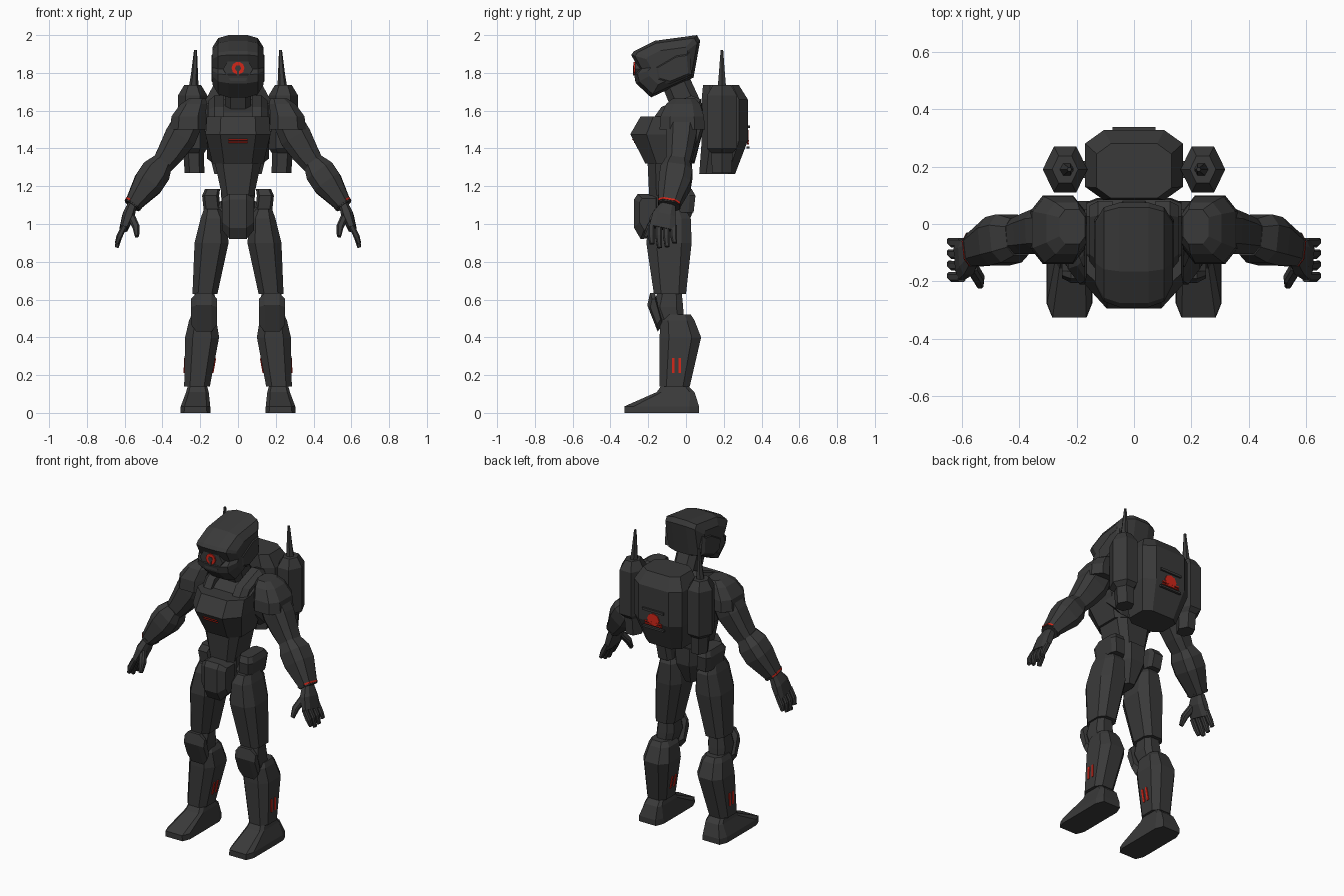
import bpy
import bmesh
import math
from mathutils import Vector, Matrix

default_cube = bpy.data.objects.get("Cube")
if default_cube:
    bpy.data.objects.remove(default_cube, do_unlink=True)


def make_material(name, colour):
    material = bpy.data.materials.new(name)
    material.use_nodes = True
    material.diffuse_color = colour
    shader = next(n for n in material.node_tree.nodes if n.type == 'BSDF_PRINCIPLED')
    shader.inputs["Base Color"].default_value = colour
    shader.inputs["Roughness"].default_value = 0.6
    return material


ARMOUR = make_material("charcoal armour", (0.042, 0.042, 0.042, 1))
GLOW = make_material("red light", (0.65, 0.02, 0.01, 1))


def finish(name, bm, material, mirror):
    """Turn a bmesh into an object, optionally mirrored to the other side."""
    bmesh.ops.recalc_face_normals(bm, faces=bm.faces)
    mesh = bpy.data.meshes.new(name)
    bm.to_mesh(mesh)
    bm.free()
    mesh.materials.append(material)
    obj = bpy.data.objects.new(name, mesh)
    bpy.context.collection.objects.link(obj)
    if mirror:
        obj.modifiers.new("other side", 'MIRROR').use_axis[0] = True
    return obj


def skin(name, rings, material, mirror):
    """Join matching rings of points into a closed solid."""
    bm = bmesh.new()
    loops = [[bm.verts.new(point) for point in ring] for ring in rings]
    for low, high in zip(loops, loops[1:]):
        for i in range(len(low)):
            j = (i + 1) % len(low)
            bm.faces.new((low[i], low[j], high[j], high[i]))
    bm.faces.new(loops[0])
    bm.faces.new(loops[-1])
    return finish(name, bm, material, mirror)


def loft(name, stations, corner=0.55, sides=8, follow=False, mirror=False, material=ARMOUR):
    """Stations are (x, y, z, half width, half depth); follow tilts rings to the limb."""
    c = corner
    if sides == 8:
        outline = [(1, c), (c, 1), (-c, 1), (-1, c), (-1, -c), (-c, -1), (c, -1), (1, -c)]
    else:
        turns = [math.tau * i / sides for i in range(sides)]
        outline = [(math.cos(t), math.sin(t)) for t in turns]
    axis = Vector((0, 0, 1))
    if follow:
        axis = (Vector(stations[0][:3]) - Vector(stations[-1][:3])).normalized()
    depth = Vector((0, 1, 0))
    depth = (depth - axis * depth.dot(axis)).normalized()
    width = depth.cross(axis)
    rings = [[Vector((x, y, z)) + width * (a * hw) + depth * (b * hd) for a, b in outline]
             for x, y, z, hw, hd in stations]
    return skin(name, rings, material, mirror)


def slab(name, profile, slices, centre=(0, 0), mirror=False, material=ARMOUR):
    """Side profile of (y, z) points repeated at (x, scale) slices."""
    cy, cz = centre
    rings = [[(x, cy + (y - cy) * s, cz + (z - cz) * s) for y, z in profile]
             for x, s in slices]
    return skin(name, rings, material, mirror)


def plate(name, centre, size, tilt=0, axis='X', mirror=False, material=GLOW):
    bm = bmesh.new()
    bmesh.ops.create_cube(bm, size=1)
    matrix = Matrix.Translation(centre) @ Matrix.Rotation(tilt, 4, axis) @ Matrix.Diagonal((*size, 1))
    bm.transform(matrix)
    return finish(name, bm, material, mirror)


def disc(name, centre, radius, depth, sides, material, squash=1):
    """Flat polygon facing front or back."""
    bm = bmesh.new()
    bmesh.ops.create_cone(bm, cap_ends=True, segments=sides, radius1=radius, radius2=radius, depth=depth)
    bm.transform(Matrix.Translation(centre) @ Matrix.Diagonal((1, 1, squash, 1))
                 @ Matrix.Rotation(math.pi / 2, 4, 'X') @ Matrix.Rotation(math.pi / 2, 4, 'Z'))
    return finish(name, bm, material, False)


# Helmet, face and neck
helmet = [(-.165, 1.97), (.058, 2), (.075, 1.97), (.04, 1.775), (-.185, 1.67), (-.265, 1.745),
          (-.275, 1.79), (-.25, 1.82), (-.29, 1.895), (-.275, 1.915)]
slab("helmet", helmet, [(-.135, .6), (-.105, .9), (-.05, 1), (.05, 1), (.105, .9), (.135, .6)],
     centre=(-.09, 1.84))
ear = [(-.17, 1.83), (-.05, 1.9), (.02, 1.91), (.03, 1.79), (-.09, 1.74), (-.16, 1.76)]
slab("ear_plate", ear, [(.1, 1), (.128, 1), (.14, .8)], centre=(-.06, 1.82), mirror=True)
disc("face_plate", (0, -.256, 1.82), .08, .03, 6, ARMOUR, squash=.9)
disc("eye_ring", (0, -.274, 1.825), .034, .008, 10, GLOW)
disc("eye_centre", (0, -.277, 1.825), .017, .006, 6, ARMOUR)
plate("eye_slot", (0, -.277, 1.812), (.012, .006, .05), material=ARMOUR)
loft("neck", [(0, -.07, 1.79, .07, .075), (0, .03, 1.56, .07, .08)], follow=True)

# Torso
loft("chest", [(0, -.09, 1.57, .165, .15), (0, -.105, 1.475, .172, .19), (0, -.085, 1.32, .135, .13)])
loft("belly", [(0, -.085, 1.36, .13, .12), (0, -.085, 1.15, .085, .11)], corner=.65)
upper_back = [(-.16, 1.55), (-.12, 1.59), (.03, 1.66), (.085, 1.64), (.09, 1.5), (.04, 1.32), (-.1, 1.45)]
slab("upper_back", upper_back, [(-.165, .85), (-.13, 1), (.13, 1), (.165, .85)], centre=(0, 1.5))
collar = [(-.18, 1.55), (-.13, 1.62), (.03, 1.68), (.08, 1.66), (.08, 1.55)]
slab("collar_strap", collar, [(.075, 1), (.125, 1), (.155, .8)], centre=(0, 1.55), mirror=True)
for z in (1.447, 1.432):
    plate("chest_light", (0, -.295 + (1.475 - z) * .515, z), (.1, .007, .006), tilt=-.475)

# Pelvis and hip blocks
loft("pelvis", [(0, -.08, 1.17, .09, .115), (0, -.08, 1.06, .085, .115), (0, -.09, .93, .035, .07)])
guard = [(-.255, 1.16), (-.275, 1.13), (-.275, .98), (-.24, .92), (-.15, .93), (-.15, 1.16)]
slab("front_guard", guard, [(-.085, .7), (-.045, 1), (.045, 1), (.085, .7)], centre=(-.18, 1.08))
loft("hip_block", [(.135, -.05, 1.185, .04, .08), (.145, -.05, 1.15, .045, .1),
                   (.135, -.05, 1.06, .045, .09)], corner=.7, mirror=True)
loft("hip_joint", [(.04, -.08, 1.08, .06, .06), (.14, -.08, 1.03, .06, .06)],
     follow=True, mirror=True)

# Legs
loft("thigh", [(.135, -.085, 1.08, .045, .08), (.13, -.085, 1.03, .068, .11),
               (.14, -.09, .9, .09, .12), (.175, -.085, .63, .066, .085)], mirror=True)
loft("knee_joint", [(.175, -.085, .66, .05, .06), (.18, -.095, .56, .06, .08),
                    (.19, -.07, .46, .05, .06)], mirror=True)
knee = [(-.19, .635), (-.205, .57), (-.15, .43), (-.12, .47), (-.15, .58), (-.165, .635)]
slab("knee_pad", knee, [(.11, .65), (.14, 1), (.22, 1), (.25, .65)], centre=(-.16, .54), mirror=True)
loft("calf", [(.19, -.045, .52, .055, .07), (.187, -.045, .49, .072, .09), (.19, -.03, .4, .09, .11),
              (.217, -.06, .14, .068, .08)], mirror=True)
loft("ankle", [(.215, -.055, .16, .05, .06), (.215, -.055, .1, .045, .06)], mirror=True)
for y in (-.068, -.034):
    plate("outer_calf_light", (.283, y, .25), (.008, .014, .08), tilt=-.02, axis='Y', mirror=True)
    plate("inner_calf_light", (.127, y, .25), (.008, .014, .08), tilt=-.18, axis='Y', mirror=True)
loft("foot", [(.225, -.128, 0, .08, .197), (.225, -.128, .035, .078, .197),
              (.215, -.055, .11, .06, .1), (.215, -.06, .145, .05, .07)], corner=.75, mirror=True)

# Arms
loft("shoulder_pad", [(.265, -.02, 1.5, .095, .12), (.262, -.02, 1.57, .09, .115),
                      (.235, -.015, 1.635, .07, .09), (.215, -.01, 1.665, .045, .06)], mirror=True)
loft("upper_arm", [(.25, -.02, 1.57, .075, .08), (.305, -.025, 1.46, .085, .08),
                   (.36, -.035, 1.37, .07, .07), (.41, -.045, 1.3, .055, .06)], follow=True, mirror=True)
loft("forearm", [(.4, -.045, 1.325, .055, .065), (.435, -.05, 1.275, .08, .085),
                 (.475, -.06, 1.215, .08, .085), (.562, -.092, 1.096, .042, .055)], follow=True, mirror=True)

# Wrist band, lit only on the faces turned away from the body
band = loft("wrist_band", [(.553, -.089, 1.108, .05, .061), (.559, -.091, 1.1, .047, .058)],
            follow=True, mirror=True)
band.data.materials.append(GLOW)
for face in band.data.polygons:
    if face.normal.x > .3 and abs(face.normal.z) < .75:
        face.material_index = 1

# Hands
loft("palm", [(.56, -.095, 1.1, .025, .04), (.58, -.115, 1.045, .032, .062),
              (.605, -.125, .975, .022, .07)], follow=True, mirror=True)
for i in range(4):
    y = -.185 + i * .04
    drop = (.02, 0, .005, .025)[i]
    loft("finger", [(.6, y, .99, .015, .017), (.628, y, .935, .016, .017),
                    (.642, y + .005, .875 + drop, .01, .012)], follow=True, mirror=True)
loft("thumb", [(.565, -.15, 1.04, .02, .02), (.54, -.19, .985, .019, .019),
               (.535, -.215, .935, .011, .012)], follow=True, mirror=True)

# Backpack with vent
loft("backpack", [(0, .185, 1.735, .13, .095), (0, .205, 1.66, .17, .122),
                  (0, .205, 1.44, .17, .122), (0, .165, 1.265, .125, .095)], corner=.62)
plate("vent_hood", (0, .328, 1.515), (.15, .02, .015), material=ARMOUR)
plate("vent_sill", (0, .328, 1.405), (.15, .015, .012), material=ARMOUR)
disc("vent_light", (0, .328, 1.46), .042, .008, 8, GLOW, squash=.9)
for z in (1.425, 1.44):
    plate("vent_bar", (0, .329, z), (.12, .007, .008))

# Side pods with aerials
loft("pod", [(.24, .19, 1.735, .045, .055), (.24, .19, 1.68, .078, .092),
             (.24, .19, 1.4, .078, .092), (.235, .19, 1.375, .055, .065),
             (.23, .19, 1.27, .052, .06)], sides=6, mirror=True)
loft("aerial", [(.235, .19, 1.72, .026, .026), (.23, .19, 1.8, .018, .018),
                (.225, .19, 1.92, .008, .008)], sides=6, mirror=True)
plate("pod_bracket", (.17, .19, 1.55), (.06, .06, .12), mirror=True, material=ARMOUR)
